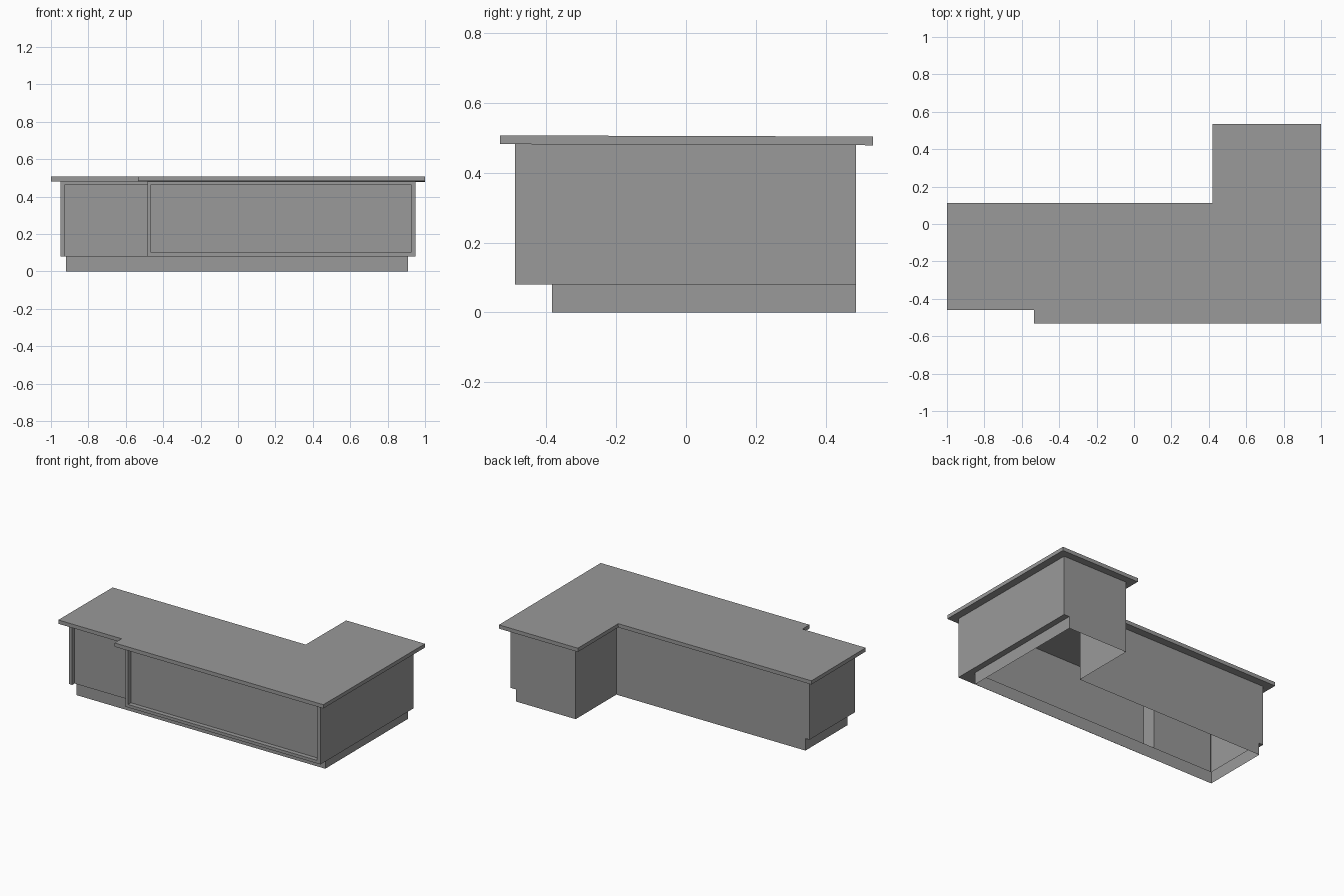
import bpy, bmesh

if "Cube" in bpy.data.objects:
    bpy.data.objects.remove(bpy.data.objects["Cube"])

grey = bpy.data.materials.new("dark_grey")
grey.diffuse_color = (0.32, 0.32, 0.32, 1)
grey.use_nodes = True
grey.node_tree.nodes["Principled BSDF"].inputs["Base Color"].default_value = grey.diffuse_color


def prism(name, outline, z0, z1, caps=False):
    """Extrude a closed counter-clockwise outline; caps close top and bottom."""
    bm = bmesh.new()
    low = [bm.verts.new((x, y, z0)) for x, y in outline]
    if z1 == z0:
        bm.faces.new(low[::-1])
    else:
        top = [bm.verts.new((x, y, z1)) for x, y in outline]
        n = len(outline)
        for i in range(n):
            j = (i + 1) % n
            bm.faces.new((low[i], low[j], top[j], top[i]))
        if caps:
            bm.faces.new(low[::-1])
            bm.faces.new(top)
    mesh = bpy.data.meshes.new(name)
    bm.to_mesh(mesh)
    bm.free()
    mesh.materials.append(grey)
    obj = bpy.data.objects.new(name, mesh)
    bpy.context.collection.objects.link(obj)
    return obj


def box(name, x0, x1, y0, y1, z0, z1):
    return prism(name, [(x0, y0), (x1, y0), (x1, y1), (x0, y1)], z0, z1, True)


KICK, TOP, SURFACE = 0.08, 0.48, 0.505
BACK, WING_BACK, WING_X = 0.487, 0.06, 0.47

# cabinet front outline: left recessed panel, step, right recessed panel
front = [(-0.95, -0.42), (-0.925, -0.42), (-0.925, -0.395), (-0.485, -0.395),
         (-0.485, -0.49), (-0.465, -0.49), (-0.465, -0.46), (0.925, -0.46),
         (0.925, -0.49), (0.95, -0.49)]
back = [(0.95, BACK), (WING_X, BACK), (WING_X, WING_BACK), (-0.95, WING_BACK)]
prism("cabinet_walls", front + back, KICK, TOP + 0.002)

# frame rails closing the recesses
box("left_top_rail", -0.925, -0.485, -0.42, -0.395, 0.465, TOP)
box("right_top_rail", -0.465, 0.925, -0.49, -0.46, 0.465, TOP)
box("right_bottom_rail", -0.465, 0.925, -0.49, -0.46, KICK, 0.10)

# recessed plinth, flush at the back, open underneath
kick_front = [(-0.92, -0.383), (0.91, -0.383)]
prism("plinth", kick_front + [(0.91, BACK), (WING_X, BACK),
      (WING_X, WING_BACK), (-0.92, WING_BACK)], 0, KICK)

# underside of the cabinet overhang around the plinth
prism("overhang_underside", [(-0.95, WING_BACK)] + front + [(0.95, BACK),
      (0.91, BACK)] + kick_front[::-1] + [(-0.92, WING_BACK)], KICK, KICK)

# L-shaped countertop, tilted very slightly towards the back
counter = prism("countertop", [(-1, -0.46), (-0.535, -0.46), (-0.535, -0.534),
                (1, -0.534), (1, 0.534), (0.42, 0.534), (0.42, 0.11),
                (-1, 0.11)], TOP, SURFACE, True)
counter.rotation_euler.x = -0.003
